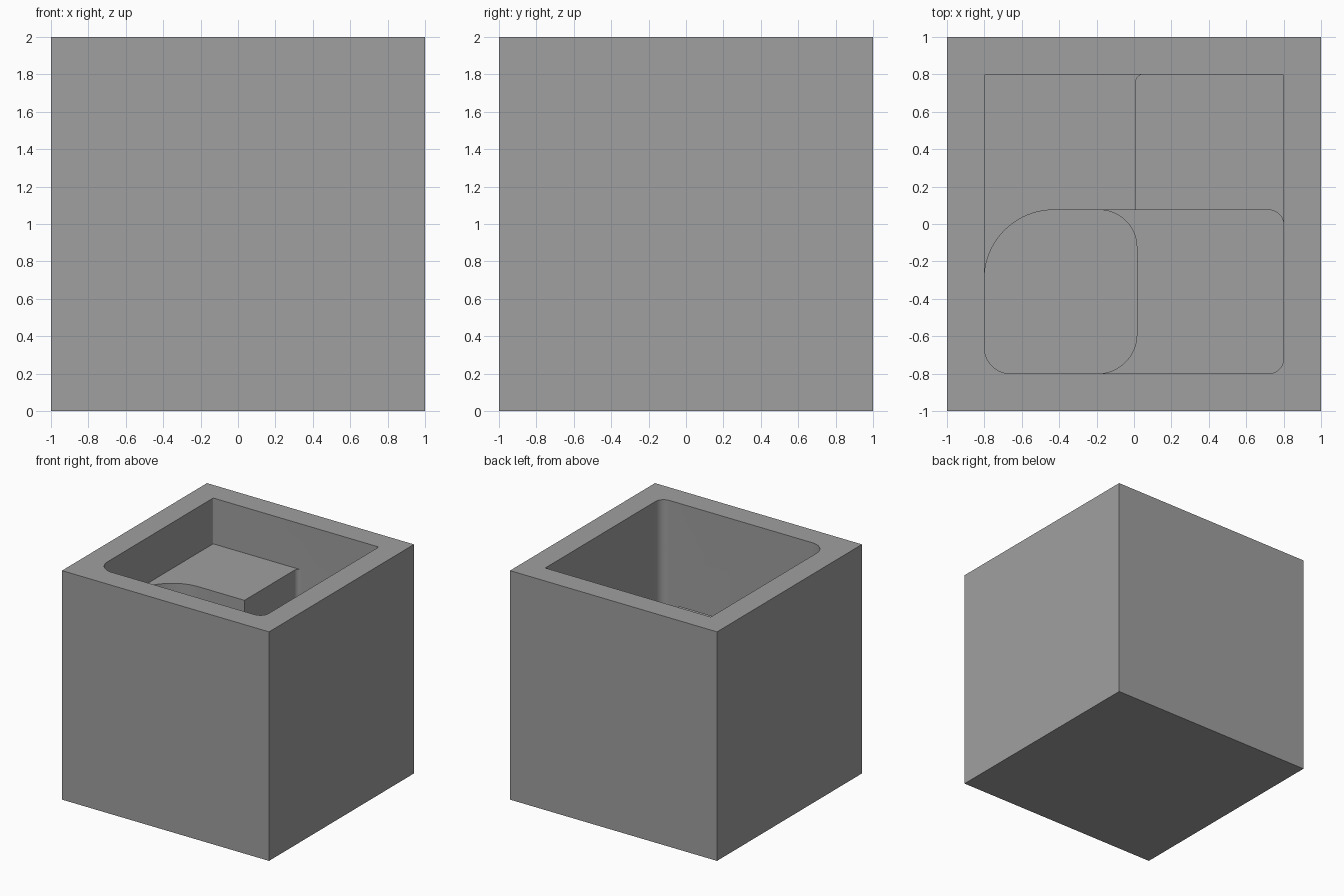
import bpy, bmesh, math

if "Cube" in bpy.data.objects:
    bpy.data.objects.remove(bpy.data.objects["Cube"])

grey = bpy.data.materials.new("grey")
grey.diffuse_color = (0.35, 0.35, 0.35, 1)
grey.use_nodes = True
grey.node_tree.nodes["Principled BSDF"].inputs["Base Color"].default_value = grey.diffuse_color


def rounded_block(name, x0, x1, y0, y1, z0, z1, radii=(0, 0, 0, 0)):
    """Upright block; radii run front left, front right, back right, back left."""
    corners = [(x0, y0, 1, 1), (x1, y0, -1, 1), (x1, y1, -1, -1), (x0, y1, 1, -1)]
    pts = []
    for i, ((x, y, sx, sy), r) in enumerate(zip(corners, radii)):
        if r == 0:
            pts.append((x, y))
            continue
        steps = 20 if r > 0.1 else 12
        for k in range(steps + 1):
            a = math.pi * (1 + i * 0.5) + math.pi / 2 * k / steps
            pts.append((x + sx * r + r * math.cos(a), y + sy * r + r * math.sin(a)))
    bm = bmesh.new()
    base = bm.faces.new([bm.verts.new((x, y, z0)) for x, y in pts])
    top = bmesh.ops.extrude_face_region(bm, geom=[base])["geom"]
    bmesh.ops.translate(bm, vec=(0, 0, z1 - z0),
                        verts=[v for v in top if isinstance(v, bmesh.types.BMVert)])
    bmesh.ops.recalc_face_normals(bm, faces=bm.faces)
    mesh = bpy.data.meshes.new(name)
    bm.to_mesh(mesh)
    bm.free()
    mesh.materials.append(grey)
    obj = bpy.data.objects.new(name, mesh)
    bpy.context.collection.objects.link(obj)
    return obj


# Solid outer cube
body = rounded_block("stepped_pocket_cube", -1, 1, -1, 1, 0, 2)

# Four pockets stepping down around the centre
pockets = [
    ("rim_pocket", -0.8, 0.8, -0.8, 0.8, 1.6, (0.14, 0.08, 0.01, 0.01)),
    ("back_right_pocket", 0.01, 0.8, -0.8, 0.8, 1.2, (0, 0.08, 0.01, 0.04)),
    ("front_right_pocket", -0.3, 0.8, -0.8, 0.075, 0.8, (0, 0.08, 0.08, 0)),
    ("front_left_pocket", -0.8, 0.015, -0.8, 0.075, 0.4, (0.14, 0.21, 0.2, 0.37)),
]
bpy.context.view_layer.objects.active = body
for name, x0, x1, y0, y1, floor, radii in pockets:
    cutter = rounded_block(name, x0, x1, y0, y1, floor, 2.2, radii)
    cutter.hide_render = True
    mod = body.modifiers.new(name, "BOOLEAN")
    mod.operation = "DIFFERENCE"
    mod.solver = "EXACT"
    mod.object = cutter
    bpy.ops.object.modifier_apply(modifier=name)
    bpy.data.objects.remove(cutter)

# Smooth fillets, crisp edges elsewhere
bpy.ops.object.select_all(action="DESELECT")
body.select_set(True)
bpy.ops.object.shade_smooth_by_angle(angle=math.radians(30))
